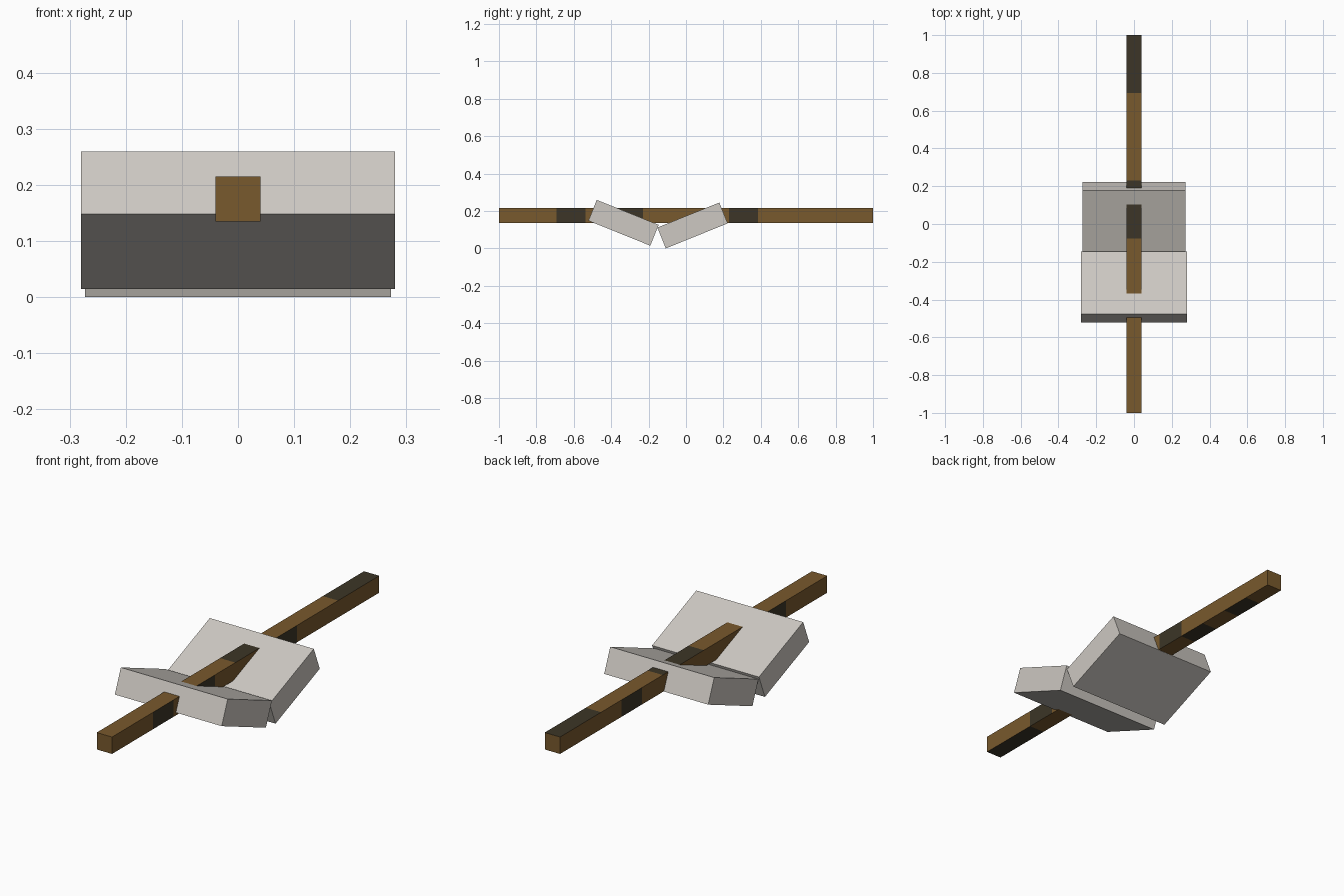
import bpy, bmesh
from math import radians
from mathutils import Matrix

cube = bpy.data.objects.get("Cube")
if cube:
    bpy.data.objects.remove(cube, do_unlink=True)


def material(name, rgb):
    m = bpy.data.materials.new(name)
    m.use_nodes = True
    m.diffuse_color = (*rgb, 1)
    m.node_tree.nodes["Principled BSDF"].inputs["Base Color"].default_value = (*rgb, 1)
    return m


stone = material("pale_stone", (0.61, 0.58, 0.54))
wood = material("brown_wood", (0.19, 0.10, 0.026))
dark_wood = material("dark_wood", (0.045, 0.036, 0.02))


def box(name, size, place, mats):
    """Box with its mesh shaped by the matrix place."""
    bm = bmesh.new()
    bmesh.ops.create_cube(bm, size=1, matrix=place @ Matrix.Diagonal((*size, 1)))
    mesh = bpy.data.meshes.new(name)
    bm.to_mesh(mesh)
    bm.free()
    for m in mats:
        mesh.materials.append(m)
    obj = bpy.data.objects.new(name, mesh)
    bpy.context.collection.objects.link(obj)
    return obj


# Two tilted stone slabs forming a shallow V
for name, width, y, z, tilt in (("front_slab", 0.56, -0.334, 0.137, -22),
                                ("back_slab", 0.545, 0.035, 0.1226, 22)):
    place = Matrix.Translation((0, y, z)) @ Matrix.Rotation(radians(tilt), 4, "X")
    box(name, (width, 0.357, 0.12), place, [stone])

# Long wooden bar, cut into equal lengths with dark patches on some faces
SEGMENTS = 13
DARK = {"top": {6, 7, 11, 12}, "left": {2, 4, 8},
        "right": {2, 9}, "bottom": {0, 1, 9, 11}}
bar = box("wooden_bar", (0.08, 2, 0.08), Matrix.Translation((0, 0, 0.175)),
          [wood, dark_wood])
bm = bmesh.new()
bm.from_mesh(bar.data)
long_edges = [e for e in bm.edges if abs(e.verts[0].co.y - e.verts[1].co.y) > 1]
bmesh.ops.subdivide_edges(bm, edges=long_edges, cuts=SEGMENTS - 1, use_grid_fill=True)
bm.normal_update()
for f in bm.faces:
    n = f.normal
    if abs(n.y) > 0.5:
        continue
    if abs(n.z) > 0.5:
        side = "top" if n.z > 0 else "bottom"
    else:
        side = "left" if n.x > 0 else "right"
    segment = int((f.calc_center_median().y + 1) / 2 * SEGMENTS)
    f.material_index = int(segment in DARK[side])
bm.to_mesh(bar.data)
bm.free()
